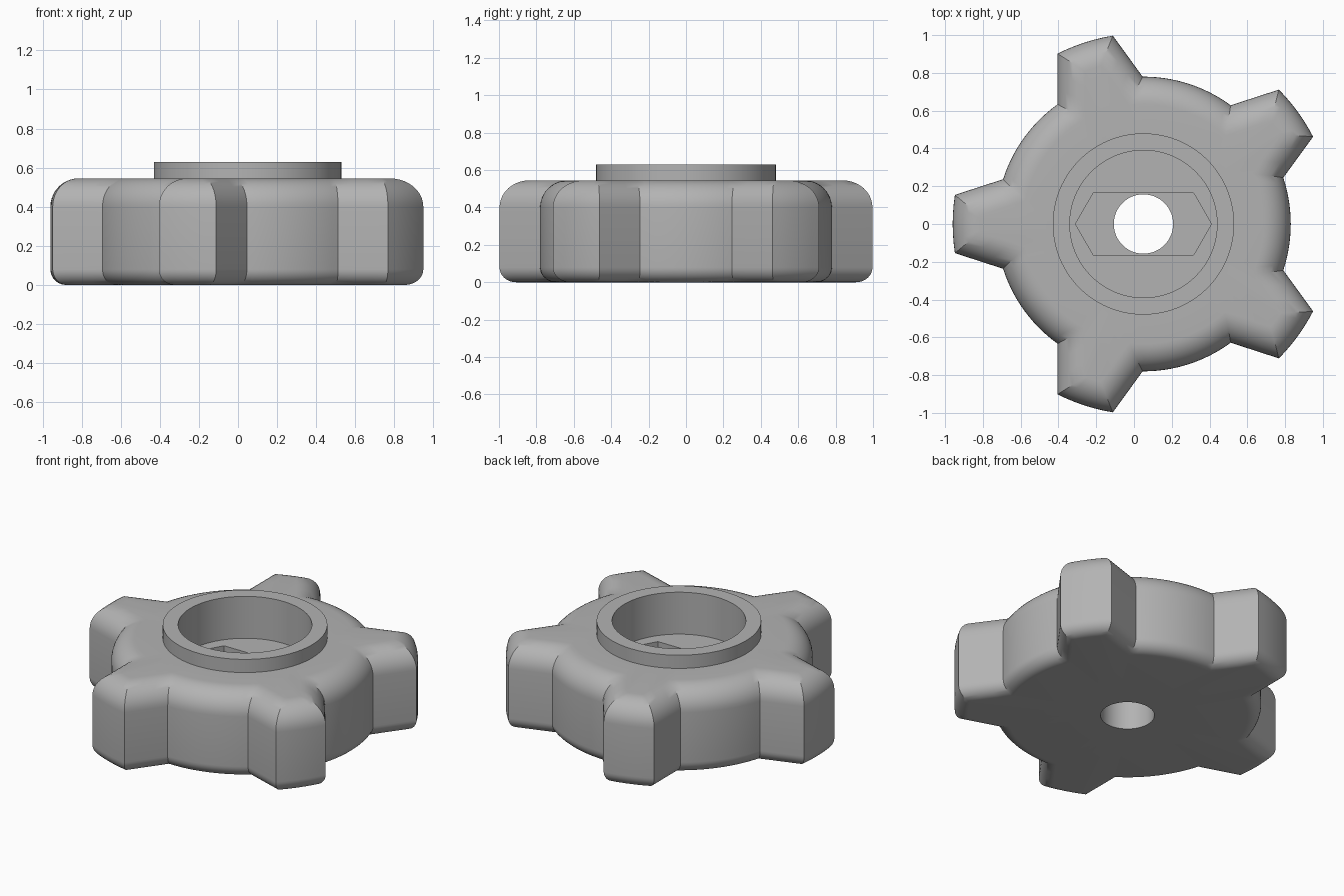
import bpy, bmesh, math
from math import cos, sin, pi, radians

if "Cube" in bpy.data.objects:
    bpy.data.objects.remove(bpy.data.objects["Cube"])

CX = 0.05                        # hub axis
R_BODY, R_TIP = 0.78, 1.01       # disc and grip tip radii
SIDE_ANGLE, SIDE_DIST = radians(72), 0.455   # grip flank normal and distance from axis
HEIGHT, TOP_ROUND, BASE_ROUND = 0.545, 0.145, 0.08
COLLAR_TOP, RECESS_FLOOR, POCKET_FLOOR = 0.63, 0.36, 0.18
LOBES, STEPS = 5, 10

grey = bpy.data.materials.new("mid_grey")
grey.use_nodes = True
colour = (0.45, 0.45, 0.45, 1)
grey.diffuse_color = colour
grey.node_tree.nodes["Principled BSDF"].inputs["Base Color"].default_value = colour


def make_object(name, bm):
    bmesh.ops.recalc_face_normals(bm, faces=bm.faces)
    mesh = bpy.data.meshes.new(name)
    bm.to_mesh(mesh)
    bm.free()
    mesh.materials.append(grey)
    obj = bpy.data.objects.new(name, mesh)
    bpy.context.collection.objects.link(obj)
    return obj


def arc(r, start, end, n):
    return [(r * cos(start + (end - start) * i / n), r * sin(start + (end - start) * i / n))
            for i in range(n)]


def line(p, q, n):
    return [(p[0] + (q[0] - p[0]) * i / n, p[1] + (q[1] - p[1]) * i / n) for i in range(n)]


def outline(inset):
    """Five-grip outline, moved inward by inset."""
    def flank(r):
        return SIDE_ANGLE - math.acos((SIDE_DIST - inset) / (r - inset))
    rt, rb = R_TIP - inset, R_BODY - inset
    tip, root, pitch = flank(R_TIP), flank(R_BODY), 2 * pi / LOBES

    def at(r, a):
        return (r * cos(a), r * sin(a))
    points = []
    for k in range(LOBES):
        a = pi + k * pitch
        points += line(at(rb, a - root), at(rt, a - tip), 3)
        points += arc(rt, a - tip, a + tip, 6)
        points += line(at(rt, a + tip), at(rb, a + root), 3)
        points += arc(rb, a + root, a + pitch - root, 14)
    return points


# Outer wall with rounded bottom and top edges
levels = []
for i in range(STEPS + 1):
    t = pi / 2 * i / STEPS
    levels.append((outline(BASE_ROUND * (1 - sin(t))), BASE_ROUND * (1 - cos(t))))
for i in range(STEPS + 1):
    t = pi / 2 * i / STEPS
    levels.append((outline(TOP_ROUND * (1 - cos(t))), HEIGHT - TOP_ROUND * (1 - sin(t))))

# Collar, recess and through hole
angles = [math.atan2(y, x) for x, y in levels[-1][0]]
for r, z in ((0.48, HEIGHT), (0.48, COLLAR_TOP), (0.39, COLLAR_TOP),
             (0.39, RECESS_FLOOR), (0.157, RECESS_FLOOR), (0.157, 0)):
    levels.append(([(r * cos(a), r * sin(a)) for a in angles], z))

bm = bmesh.new()
loops = [[bm.verts.new((x + CX, y, z)) for x, y in pts] for pts, z in levels]
for low, high in zip(loops, loops[1:] + loops[:1]):
    for i in range(len(low)):
        j = (i + 1) % len(low)
        bm.faces.new((low[i], low[j], high[j], high[i]))
knob = make_object("hand_knob", bm)

# Six-sided nut pocket in the recess floor
bm = bmesh.new()
half = [(0.36, 0), (0.265, 0.165), (-0.265, 0.165)]
corners = half + [(-x, -y) for x, y in half]
base = bm.faces.new([bm.verts.new((x + CX, y, POCKET_FLOOR)) for x, y in corners])
sides = bmesh.ops.extrude_face_region(bm, geom=[base], use_keep_orig=True)["geom"]
bmesh.ops.translate(bm, vec=(0, 0, 0.3),
                    verts=[v for v in sides if isinstance(v, bmesh.types.BMVert)])
cutter = make_object("pocket_cutter", bm)
cutter.hide_render = True

cut = knob.modifiers.new("nut_pocket", 'BOOLEAN')
cut.operation, cut.solver, cut.object = 'DIFFERENCE', 'EXACT', cutter
bpy.ops.object.select_all(action='DESELECT')
knob.select_set(True)
bpy.context.view_layer.objects.active = knob
bpy.ops.object.modifier_apply(modifier=cut.name)
bpy.data.objects.remove(cutter)
bpy.ops.object.shade_smooth_by_angle(angle=radians(30))
